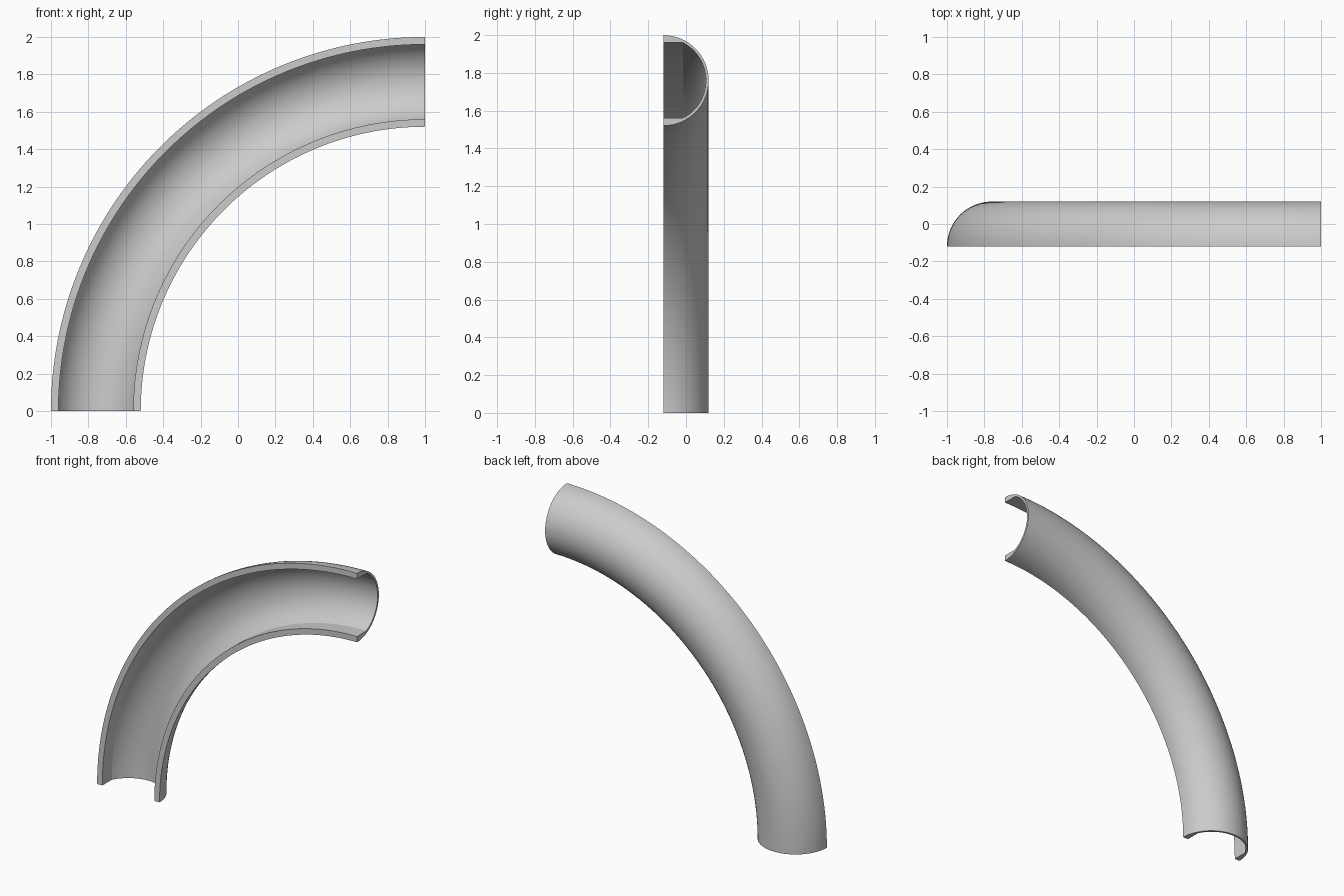
import bpy, bmesh
from math import pi, sin, cos, asin, radians
from mathutils import Vector

cube = bpy.data.objects.get("Cube")
if cube:
    bpy.data.objects.remove(cube, do_unlink=True)

OUTER, INNER, LIP = 0.24, 0.2255, 0.2   # shell radii and half width between the lips
BEND, FRONT = 1.76, -0.12               # bend radius and front plane
ARC_STEPS, BEND_STEPS = 32, 72

# Plain grey material
grey = bpy.data.materials.new("light_grey")
grey.use_nodes = True
colour = (0.6, 0.6, 0.6, 1)
grey.diffuse_color = colour
grey.node_tree.nodes["Principled BSDF"].inputs["Base Color"].default_value = colour


def arc(radius, start, end):
    """Profile points as (height across the channel, depth)."""
    angles = [start + (end - start) * i / ARC_STEPS for i in range(ARC_STEPS + 1)]
    return [(radius * cos(a), radius * sin(a)) for a in angles]


# Half-round outside, and a hollow with two straight lips
tip = asin((INNER**2 - LIP**2) ** 0.5 / INNER)
profile = arc(OUTER, 0, pi) + [(-LIP, 0)] + arc(INNER, pi - tip, tip) + [(LIP, 0)]

# Sweep the profile through a quarter turn
bm = bmesh.new()
pivot = Vector((1, 0, 0))
rings = []
for i in range(BEND_STEPS + 1):
    turn = pi / 2 * i / BEND_STEPS
    out = Vector((-cos(turn), 0, sin(turn)))
    rings.append([bm.verts.new(pivot + out * (BEND + h) + Vector((0, FRONT + d, 0)))
                  for h, d in profile])
count = len(profile)
for a, b in zip(rings, rings[1:]):
    for j in range(count):
        k = (j + 1) % count
        bm.faces.new((a[j], a[k], b[k], b[j]))

# End caps, as strips between the outer and inner arcs
n = ARC_STEPS + 1
for ring in (rings[0], rings[-1]):
    outer, inner = ring[:n], ring[n + 1:2 * n + 1][::-1]
    for j in range(ARC_STEPS):
        bm.faces.new((outer[j], outer[j + 1], inner[j + 1], inner[j]))
    bm.faces.new((outer[0], inner[0], ring[-1]))
    bm.faces.new((outer[-1], ring[n], inner[-1]))
bmesh.ops.recalc_face_normals(bm, faces=bm.faces)

mesh = bpy.data.meshes.new("curved_half_pipe")
bm.to_mesh(mesh)
bm.free()
mesh.materials.append(grey)
pipe = bpy.data.objects.new("curved_half_pipe", mesh)
bpy.context.collection.objects.link(pipe)

# Smooth shading with crisp rims
bpy.context.view_layer.objects.active = pipe
pipe.select_set(True)
bpy.ops.object.shade_smooth_by_angle(angle=radians(25))
